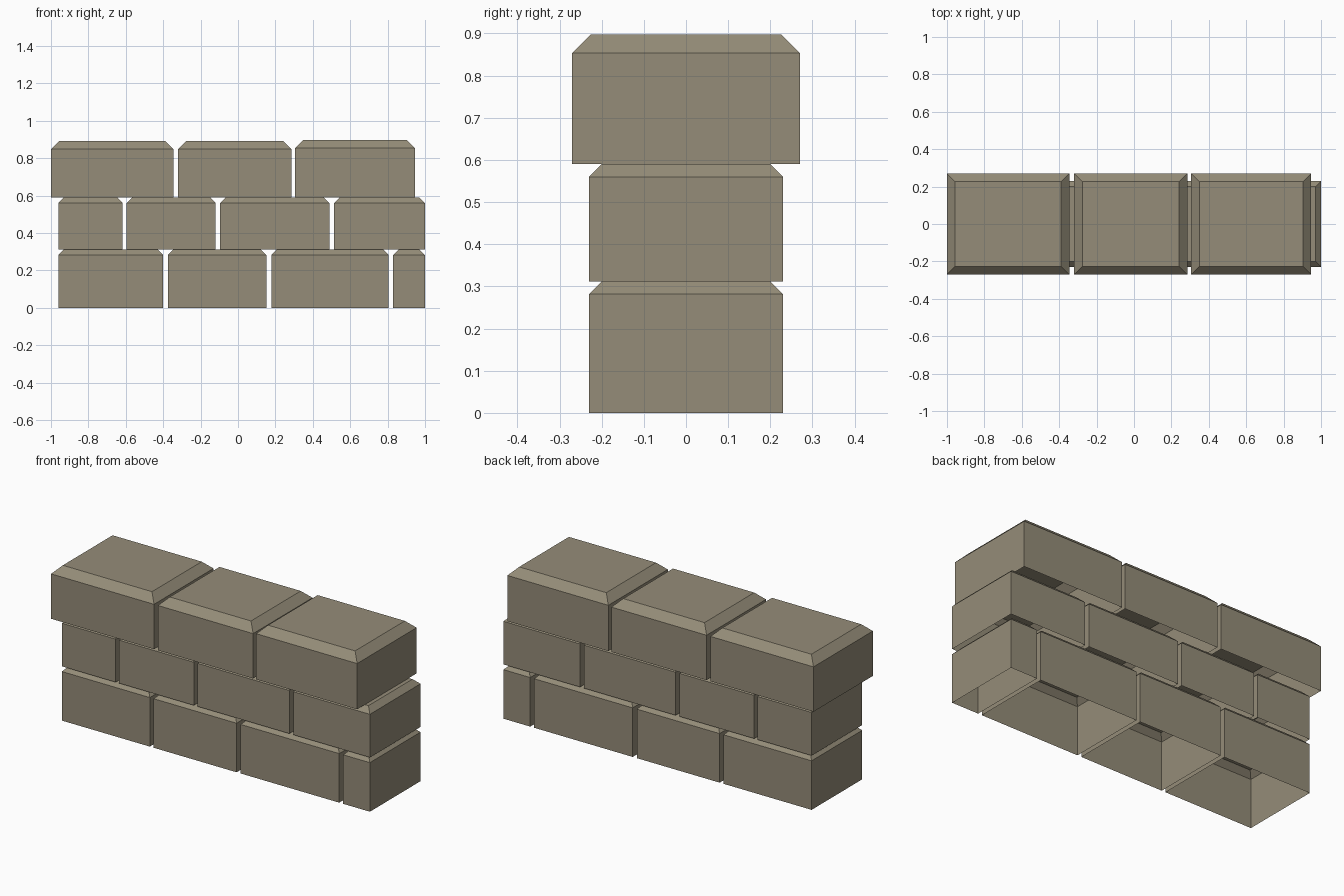
import bpy, bmesh

if "Cube" in bpy.data.objects:
    bpy.data.objects.remove(bpy.data.objects["Cube"])

stone = bpy.data.materials.new("stone")
stone.diffuse_color = (0.30, 0.265, 0.19, 1)
stone.use_nodes = True
stone.node_tree.nodes["Principled BSDF"].inputs["Base Color"].default_value = stone.diffuse_color


def block(name, x0, x1, half_y, z0, z1, bevel):
    """Open-bottomed stone block with a chamfered top rim."""
    bm = bmesh.new()
    rings = []
    for z, inset in ((z0, 0), (z1 - bevel, 0), (z1, bevel)):
        a, b, h = x0 + inset, x1 - inset, half_y - inset
        rings.append([bm.verts.new(p) for p in
                      ((a, -h, z), (b, -h, z), (b, h, z), (a, h, z))])
    for low, high in zip(rings, rings[1:]):
        for i in range(4):
            j = (i + 1) % 4
            bm.faces.new((low[i], low[j], high[j], high[i]))
    bm.faces.new(rings[-1])
    mesh = bpy.data.meshes.new(name)
    bm.to_mesh(mesh)
    bm.free()
    mesh.materials.append(stone)
    bpy.context.collection.objects.link(bpy.data.objects.new(name, mesh))


# Courses: name, half depth, base height, bevel, blocks (x start, x end, top)
courses = [
    ("bottom_brick", 0.23, 0.0, 0.03,
     [(-0.96, -0.40, 0.312), (-0.375, 0.152, 0.312),
      (0.178, 0.805, 0.312), (0.83, 1.0, 0.312)]),
    ("middle_brick", 0.23, 0.312, 0.03,
     [(-0.96, -0.617, 0.59), (-0.595, -0.12, 0.59),
      (-0.095, 0.488, 0.59), (0.513, 1.0, 0.59)]),
    ("cap_stone", 0.27, 0.59, 0.044,
     [(-1.0, -0.345, 0.892), (-0.32, 0.285, 0.892), (0.305, 0.947, 0.897)]),
]
for name, half_y, z0, bevel, spans in courses:
    for n, (x0, x1, z1) in enumerate(spans, 1):
        block(f"{name}_{n}", x0, x1, half_y, z0, z1, bevel)
